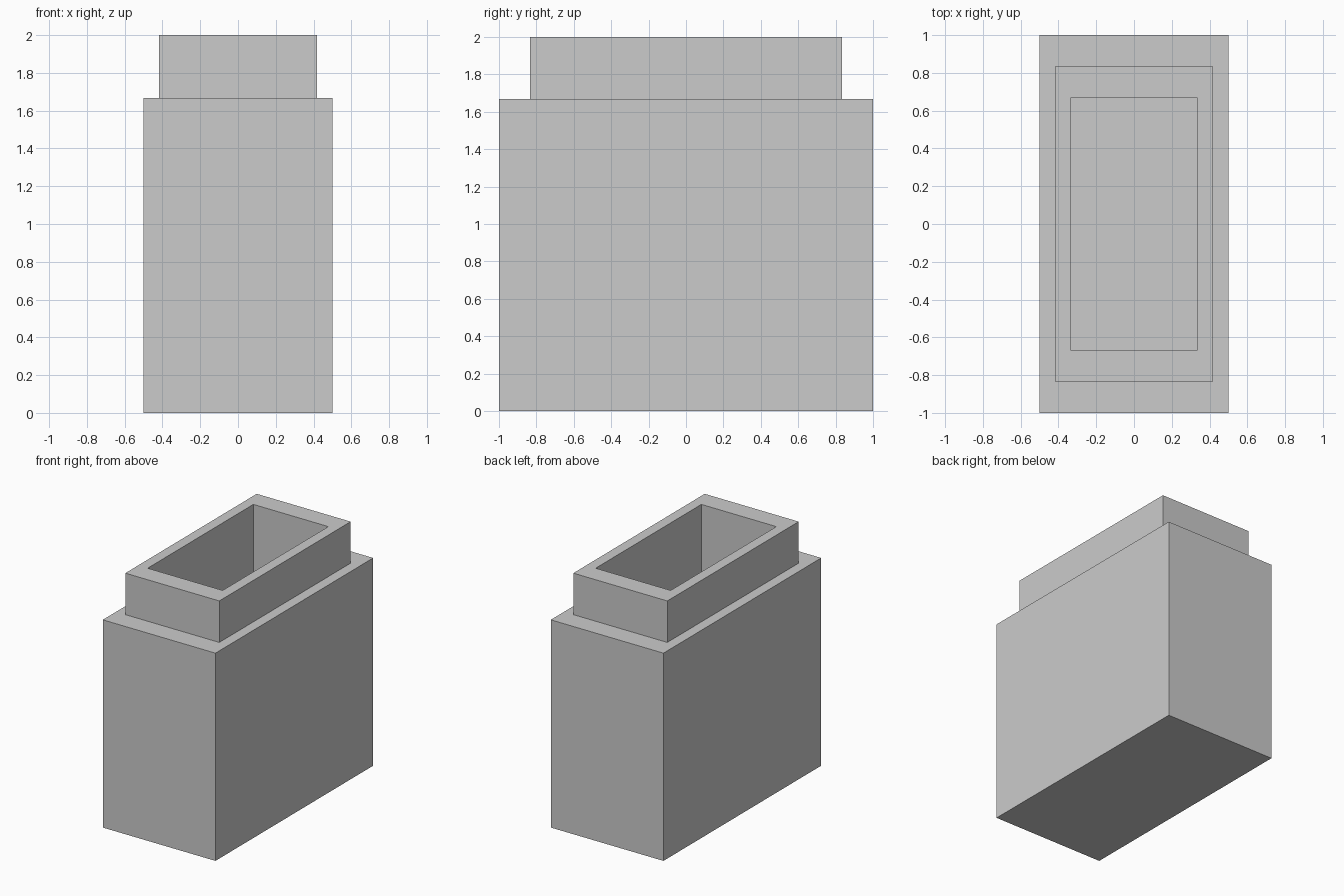
import bpy
import bmesh

cube = bpy.data.objects.get("Cube")
if cube:
    bpy.data.objects.remove(cube, do_unlink=True)

grey = bpy.data.materials.new("plain grey")
grey.use_nodes = True
color = (0.6, 0.6, 0.6, 1)
grey.diffuse_color = color
grey.node_tree.nodes["Principled BSDF"].inputs["Base Color"].default_value = color

# Rectangular rings from the base up the outside, then down into the cavity:
# half width, half length, height
rings = [
    (0.5, 1, 0), (0.5, 1, 1.667),              # body
    (0.417, 0.833, 1.667), (0.417, 0.833, 2),  # neck
    (0.333, 0.67, 2), (0.333, 0.67, 0.167),    # cavity
]
corners = [(-1, -1), (1, -1), (1, 1), (-1, 1)]

bm = bmesh.new()
loops = [[bm.verts.new((sx * w, sy * d, z)) for sx, sy in corners]
         for w, d, z in rings]
for low, high in zip(loops, loops[1:]):
    for i in range(4):
        j = (i + 1) % 4
        bm.faces.new((low[i], low[j], high[j], high[i]))

# Underside and cavity floor
bm.faces.new(reversed(loops[0]))
bm.faces.new(loops[-1])
bmesh.ops.recalc_face_normals(bm, faces=bm.faces)

mesh = bpy.data.meshes.new("hollow_container")
bm.to_mesh(mesh)
bm.free()
mesh.materials.append(grey)
container = bpy.data.objects.new("hollow_container", mesh)
bpy.context.collection.objects.link(container)
